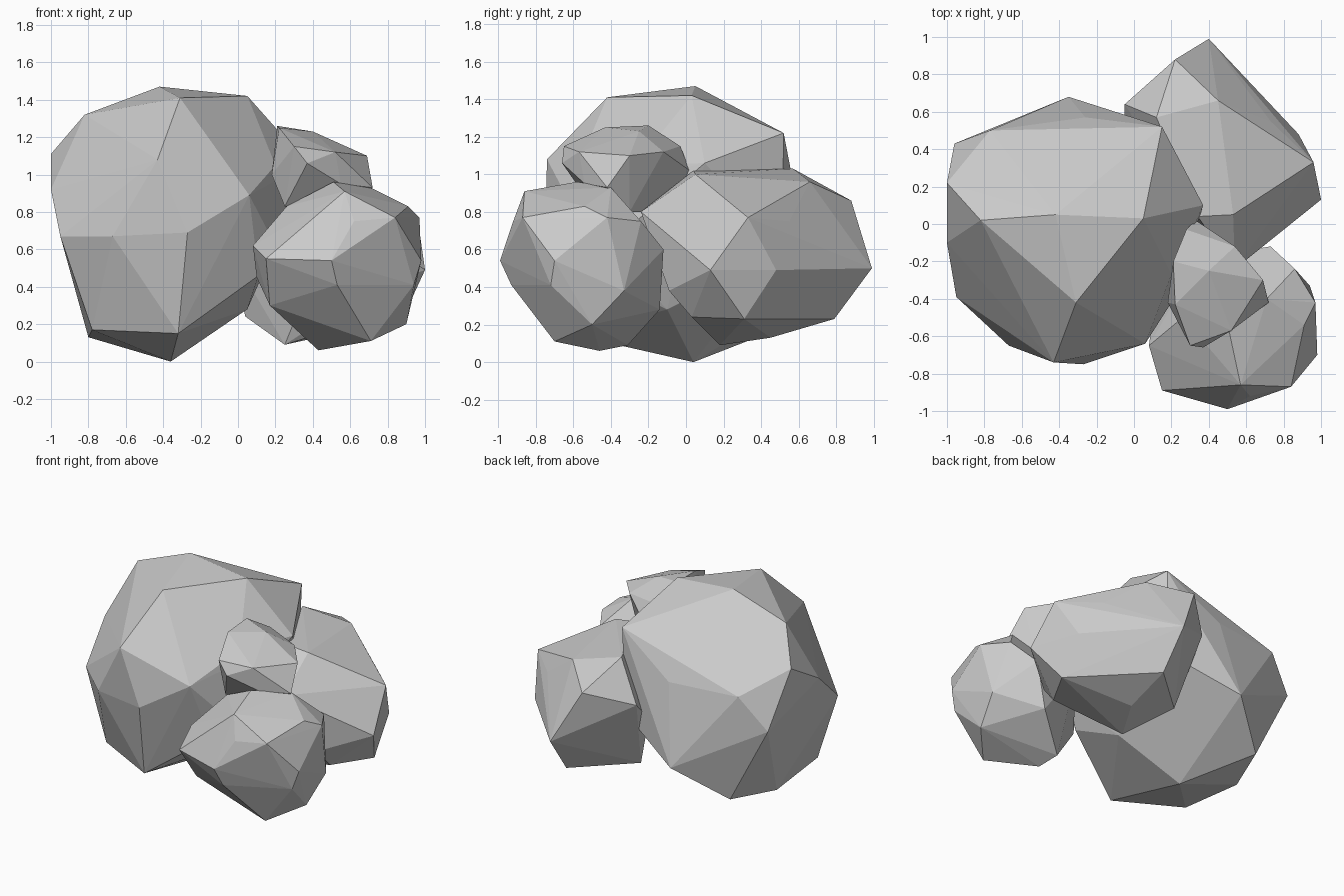
import bpy
import bmesh


def rock(name, corners):
    """Flat-faceted boulder: convex hull around its main corners."""
    bm = bmesh.new()
    for c in corners:
        bm.verts.new(c)
    hull = bmesh.ops.convex_hull(bm, input=bm.verts[:])
    loose = {g for g in hull["geom_interior"] + hull["geom_unused"]
             if isinstance(g, bmesh.types.BMVert)}
    bmesh.ops.delete(bm, geom=list(loose), context='VERTS')
    bmesh.ops.recalc_face_normals(bm, faces=bm.faces[:])
    mesh = bpy.data.meshes.new(name)
    bm.to_mesh(mesh)
    bm.free()
    obj = bpy.data.objects.new(name, mesh)
    bpy.context.collection.objects.link(obj)
    return obj


# Large boulder on the left: crown, shoulders, waist, foot
rock("large_boulder", [
    (-.42, .05, 1.47), (.05, .03, 1.42), (-.31, -.42, 1.41), (-.82, .02, 1.32),
    (.15, .52, 1.22), (-.26, .57, .95), (-.77, .50, .95), (-1, .22, 1.11),
    (.37, .10, 1.06), (-.43, -.74, 1.08), (.20, -.27, 1.05), (-1, -.10, .92),
    (.06, -.64, .89), (-.35, .68, .39), (-.96, .43, .72), (-.27, -.75, .69),
    (-.67, -.65, .67), (-.95, -.39, .67), (.20, -.42, .62), (.13, .51, .60),
    (.11, -.47, .46), (-.67, .45, .16), (.05, -.10, .28), (-.32, -.62, .15),
    (-.78, -.40, .17), (-.80, .10, .13), (-.36, .04, 0)])

# Back boulder on the right
rock("back_boulder", [
    (.53, .05, 1.0), (.34, .04, 1.02), (.12, .57, 1.03), (.53, .33, .96),
    (.45, .66, .96), (.22, .88, .86), (.54, -.24, .80), (.96, .33, .77),
    (-.05, .64, .75), (-.05, .50, .60), (.73, .55, .75), (.40, .99, .50),
    (.88, .48, .49), (1, .13, .49), (.70, -.09, .38), (.41, .79, .23),
    (.88, .31, .23), (.04, .46, .24), (.72, .03, .24), (.40, .45, .13),
    (.25, .18, .09)])

# Front boulder on the right
rock("front_boulder", [
    (.51, -.58, .96), (.57, -.86, .91), (.71, -.40, .93), (.91, -.54, .83),
    (.26, -.50, .83), (.84, -.87, .77), (.97, -.42, .77), (.62, -.92, .75),
    (.08, -.65, .62), (.73, -.12, .60), (.35, -.18, .65), (.15, -.89, .55),
    (.50, -.99, .54), (.98, -.70, .54), (.94, -.72, .41), (.53, -.93, .41),
    (.86, -.24, .75), (.94, -.33, .38), (.10, -.50, .45), (.17, -.72, .30),
    (.65, -.14, .28), (.90, -.50, .20), (.71, -.70, .11), (.40, -.31, .09),
    (.43, -.46, .06)])

# Small stone wedged between the boulders
rock("small_stone", [
    (.21, -.20, 1.26), (.22, -.43, 1.25), (.40, -.25, 1.23), (.30, -.65, 1.15),
    (.52, -.57, 1.12), (.69, -.30, 1.10), (.54, -.12, 1.12), (.28, -.03, 1.15),
    (.33, .02, 1.02), (.37, -.66, 1.06), (.18, -.42, 1.0), (.72, -.42, .93),
    (.55, -.54, .95), (.25, -.50, .83), (.60, -.30, .80), (.35, -.10, .80)])
